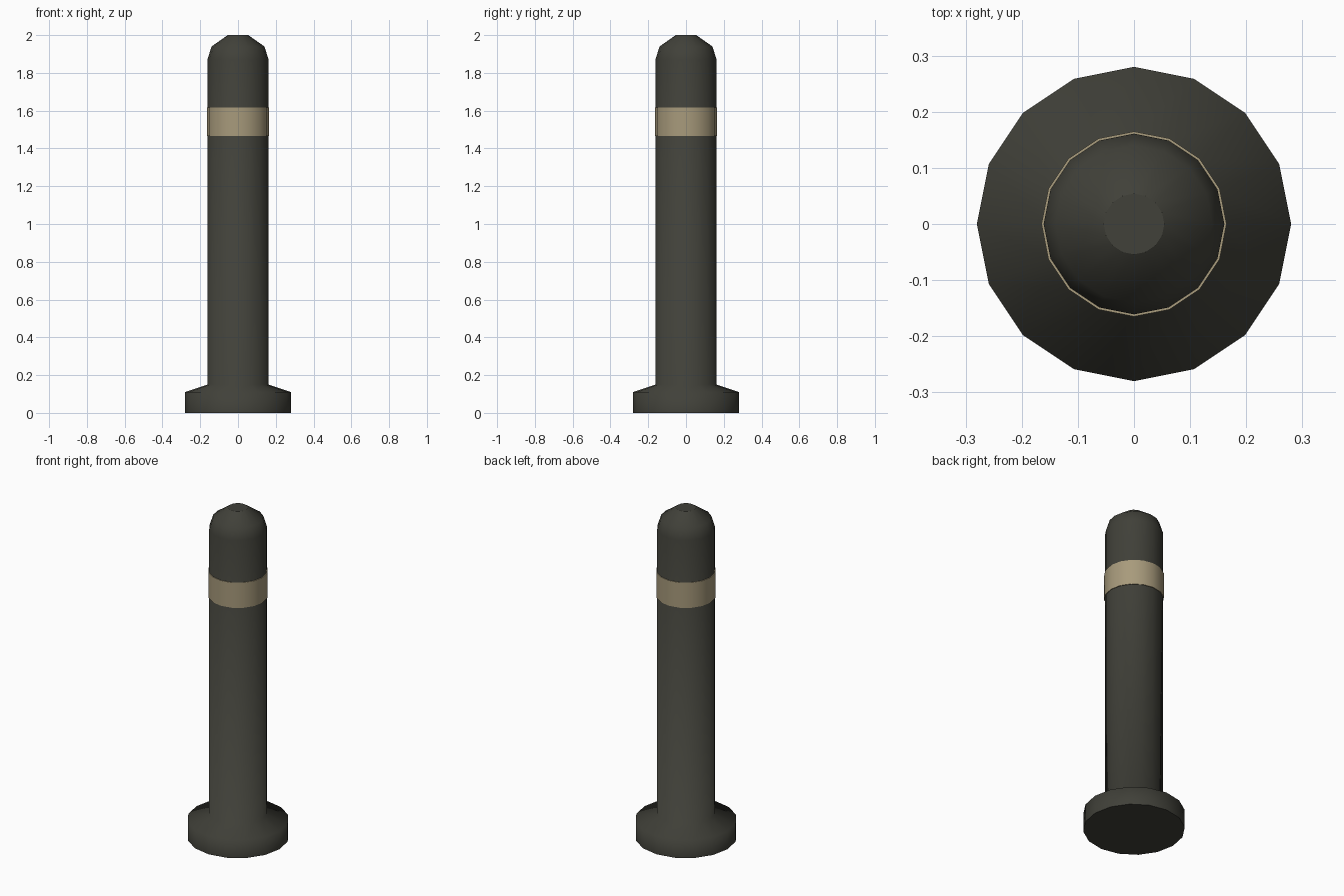
import bpy
import bmesh
from math import cos, sin, tau

SIDES = 16

cube = bpy.data.objects.get("Cube")
if cube:
    bpy.data.objects.remove(cube, do_unlink=True)


def make_material(name, colour):
    mat = bpy.data.materials.new(name)
    mat.use_nodes = True
    mat.diffuse_color = (*colour, 1)
    mat.node_tree.nodes["Principled BSDF"].inputs["Base Color"].default_value = (*colour, 1)
    return mat


def lathe(name, profile, mat):
    """Revolve (radius, height) points around z; smooth sides, flat caps."""
    bm = bmesh.new()
    rings = [[bm.verts.new((r * cos(tau * i / SIDES), r * sin(tau * i / SIDES), z))
              for i in range(SIDES)] for r, z in profile]
    for low, high in zip(rings, rings[1:]):
        for i in range(SIDES):
            j = (i + 1) % SIDES
            bm.faces.new((low[i], low[j], high[j], high[i])).smooth = True
    for cap in (bm.faces.new(rings[0][::-1]), bm.faces.new(rings[-1])):
        for edge in cap.edges:
            edge.smooth = False
    mesh = bpy.data.meshes.new(name)
    bm.to_mesh(mesh)
    bm.free()
    mesh.materials.append(mat)
    obj = bpy.data.objects.new(name, mesh)
    bpy.context.collection.objects.link(obj)
    return obj


dark = make_material("dark olive grey", (0.052, 0.052, 0.041))
tan = make_material("tan", (0.39, 0.325, 0.2))

# Post with flared foot and domed top
lathe("bollard_post", [(0.28, 0), (0.28, 0.11), (0.161, 0.15), (0.161, 1.873),
                       (0.14, 1.94), (0.054, 2.0)], dark)

# Raised band near the top
lathe("reflective_band", [(0.165, 1.465), (0.165, 1.618)], tan)
